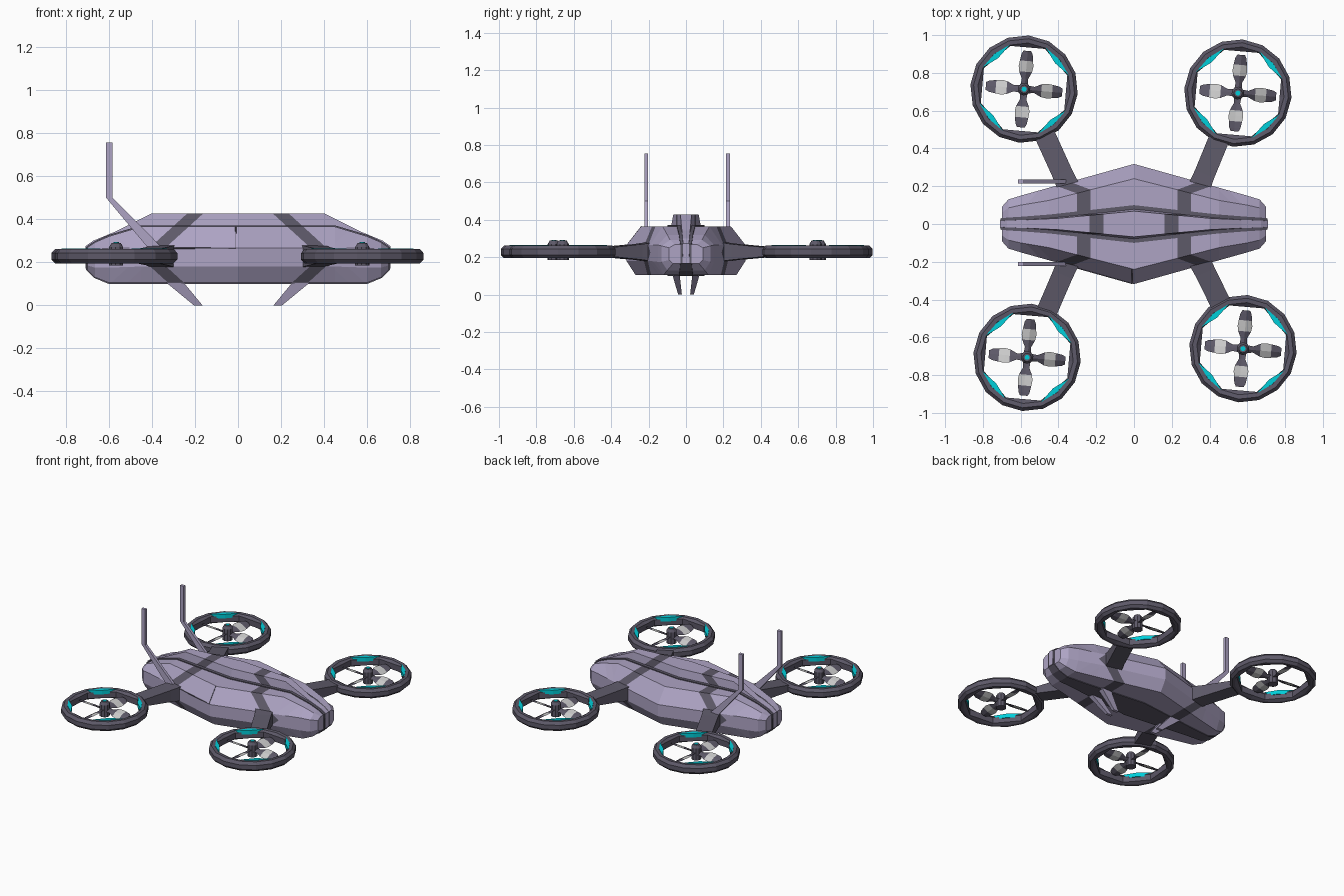
import bpy, bmesh, math
from mathutils import Vector, Matrix

if "Cube" in bpy.data.objects:
    bpy.data.objects.remove(bpy.data.objects["Cube"])


def material(name, rgb):
    m = bpy.data.materials.new(name)
    m.diffuse_color = (*rgb, 1)
    m.use_nodes = True
    m.node_tree.nodes["Principled BSDF"].inputs["Base Color"].default_value = m.diffuse_color
    return m


LIGHT = material("light_shell", (0.42, 0.37, 0.55))
DARK = material("dark_trim", (0.11, 0.10, 0.14))
CYAN = material("cyan_light", (0.0, 0.62, 0.70))


def finish(bm, name, *mats):
    bmesh.ops.recalc_face_normals(bm, faces=bm.faces)
    me = bpy.data.meshes.new(name)
    bm.to_mesh(me)
    bm.free()
    for m in mats:
        me.materials.append(m)
    ob = bpy.data.objects.new(name, me)
    bpy.context.collection.objects.link(ob)
    return ob


def loft(sections, closed=False):
    """Skin a list of equal-length point rings; cap the ends or close the loop."""
    bm = bmesh.new()
    rings = [[bm.verts.new(p) for p in s] for s in sections]
    n = len(rings[0])
    pairs = list(zip(rings, rings[1:])) + ([(rings[-1], rings[0])] if closed else [])
    for a, b in pairs:
        for i in range(n):
            j = (i + 1) % n
            bm.faces.new((a[i], a[j], b[j], b[i]))
    if not closed:
        bm.faces.new(rings[0])
        bm.faces.new(rings[-1])
    return bm


def both_ends(half, section):
    """Sections from -x to +x out of a table for +x that starts at x = 0."""
    rows = [(-r[0], *r[1:]) for r in reversed(half[1:])] + half
    return [section(r[0], *r[1:]) for r in rows]


def paint_bands(bm):
    """Cut slanted chevron bands into a hull and give them the dark slot."""
    def cut(co, no):
        bmesh.ops.bisect_plane(bm, geom=bm.verts[:] + bm.edges[:] + bm.faces[:],
                               plane_co=co, plane_no=no)
    cut((0, 0, 0.225), (0, 0, 1))
    for sx in (-1, 1):
        for sz in (-1, 1):
            for off in (-0.037, 0.037):
                cut((sx * (0.42 + off), 0, 0.225), (sx, 0, sz * 1.1))
    for f in bm.faces:
        c = f.calc_center_median()
        if abs(abs(c.x) - 0.42 + 1.1 * abs(c.z - 0.225)) < 0.036:
            f.material_index = 1


# Hull: x, half widths (middle, top, bottom), heights (bottom, low, high, top)
def hull_section(x, m, t, b, z0, z1, z2, z3):
    half = [(b, z0), (m, z1), (m, z2), (t, z3)]
    return [(x, y, z) for y, z in half] + [(x, -y, z) for y, z in reversed(half)]


hull = [(0, .318, .24, .27, .105, .18, .265, .365),
        (.45, .192, .125, .155, .105, .18, .265, .365),
        (.60, .15, .10, .12, .105, .175, .265, .32),
        (.665, .13, .085, .10, .13, .175, .26, .292),
        (.70, .09, .06, .07, .165, .185, .25, .268)]
bm = loft(both_ends(hull, hull_section))
paint_bands(bm)
finish(bm, "hull", LIGHT, DARK)


# Dark trim line wrapping the hull lengthwise, and the raised spine inside it
def strip_section(x, base, top, z0, z1):
    return [(x, base, z0), (x, top, z1), (x, -top, z1), (x, -base, z0)]


trim = [(0, .10, .10, .10, .371), (.45, .05, .05, .10, .371),
        (.602, .038, .038, .10, .326), (.668, .034, .034, .127, .296),
        (.706, .03, .03, .165, .27)]
finish(loft(both_ends(trim, strip_section)), "hull_trim", DARK)
spine = [(0, .086, .068, .33, .427), (.40, .04, .03, .33, .427),
         (.57, .027, .022, .25, .342), (.672, .021, .018, .2, .30),
         (.709, .018, .016, .17, .274)]
bm = loft(both_ends(spine, strip_section))
paint_bands(bm)
finish(bm, "spine", LIGHT, DARK)

# Panel seam on the front side of the hull
cu = bpy.data.curves.new("panel_seam", "CURVE")
cu.dimensions = "3D"
cu.bevel_depth, cu.bevel_resolution = 0.003, 0
sp = cu.splines.new("POLY")
sp.points.add(2)
for p, co in zip(sp.points, [(-.01, -.237, .365), (-.01, -.315, .265), (-.31, -.231, .265)]):
    p.co = (*co, 1)
cu.materials.append(DARK)
bpy.context.collection.objects.link(bpy.data.objects.new("panel_seam", cu))

# Landing legs: slanted blades under the hull
for sx in (-1, 1):
    for sy in (-1, 1):
        secs = [[(sx * x, sy * y, z) for x, y in ((x0, y0), (x1, y0), (x1, y1), (x0, y1))]
                for x0, x1, y0, y1, z in ((.26, .345, .035, .075, .115),
                                          (.165, .205, .022, .042, 0))]
        finish(loft(secs), "landing_leg", LIGHT)

# Antennas: bent flat rods at the -x end
for y in (-.212, .225):
    path = [(-.40, -.33, .245), (-.613, -.583, .5), (-.613, -.583, .755)]
    secs = [[(a, y - .01, z), (b, y - .01, z), (b, y + .01, z), (a, y + .01, z)]
            for a, b, z in path]
    finish(loft(secs), "antenna", LIGHT)


def pol(r, deg, z):
    a = math.radians(deg)
    return Vector((r * math.cos(a), r * math.sin(a), z))


def duct_ring():
    secs = []
    for i in range(16):
        a = i * 22.5
        k = 1 if i % 2 else math.cos(math.radians(22.5))  # octagonal opening
        prof = [(.285, .212), (.285, .243), (.268, .262), (.245, .26),
                (.240 * k, .247), (.240 * k, .205), (.25, .195), (.268, .195)]
        secs.append([pol(r, a, z) for r, z in prof])
    return loft(secs, True)


def duct_lights():
    bm = bmesh.new()
    for k in range(4):
        a = 45 + 90 * k
        kite = [(.248, -23), (.244, 0), (.248, 23), (.214, 0)]
        lo, hi = ([bm.verts.new(pol(r, a + d, z)) for r, d in kite] for z in (.235, .264))
        bm.faces.new(lo)
        bm.faces.new(hi)
        for i in range(4):
            j = (i + 1) % 4
            bm.faces.new((lo[i], lo[j], hi[j], hi[i]))
    return bm


def blade(stations, angle):
    """Thin pitched paddle along a radius; stations are (radius, half width)."""
    rot = Matrix.Rotation(math.radians(angle), 4, "Z") @ Matrix.Translation((0, 0, .23)) \
        @ Matrix.Rotation(math.radians(22), 4, "X")
    return loft([[rot @ Vector((r, y, z)) for y, z in
                  ((-w, 0), (0, -.006), (w, 0), (0, .006))] for r, w in stations])


def cylinder(r, z0, z1, seg, r_top=None):
    bm = bmesh.new()
    bmesh.ops.create_cone(bm, cap_ends=True, segments=seg, radius1=r, radius2=r_top or r,
                          depth=z1 - z0, matrix=Matrix.Translation((0, 0, (z0 + z1) / 2)))
    return bm


# Rotors: ducted ring, lights, hub and four blades at each corner, plus the arms
for cx, cy in ((-.582, .714), (.55, .693), (-.566, -.706), (.577, -.66)):
    parts = [finish(duct_ring(), "duct_ring", DARK),
             finish(duct_lights(), "duct_light", CYAN),
             finish(cylinder(.034, .185, .27, 10), "rotor_hub", DARK),
             finish(cylinder(.034, .27, .289, 10, .022), "hub_cap", DARK),
             finish(cylinder(.013, .28, .293, 10), "hub_light", CYAN)]
    for q in range(4):
        a = 90 * q
        parts += [finish(blade([(.02, .022), (.055, .018), (.092, .037)], a), "blade_root", DARK),
                  finish(blade([(.092, .037), (.12, .042), (.15, .038)], a), "blade"),
                  finish(blade([(.15, .038), (.185, .032), (.203, .022)], a), "blade_tip", DARK)]
    for p in parts:
        p.location = (cx, cy, 0)
        p.rotation_euler.z = math.radians(-5)

    # Arm tapering from the hull towards the ring
    hub = Vector((cx, cy, .228))
    root = Vector((math.copysign(.335, cx), math.copysign(.17, cy), .228))
    d = (hub - root).normalized()
    side = Vector((-d.y, d.x, 0))
    reach = (hub - root).length - .245
    secs = []
    for t, w, h in ((0, .06, .055), (.32, .055, .042), (1, .055, .022)):
        c = root + d * reach * t
        secs.append([c + side * (w * u) + Vector((0, 0, h * v))
                     for u, v in ((-1, -1), (1, -1), (1, 1), (-1, 1))])
    finish(loft(secs), "rotor_arm", DARK)
